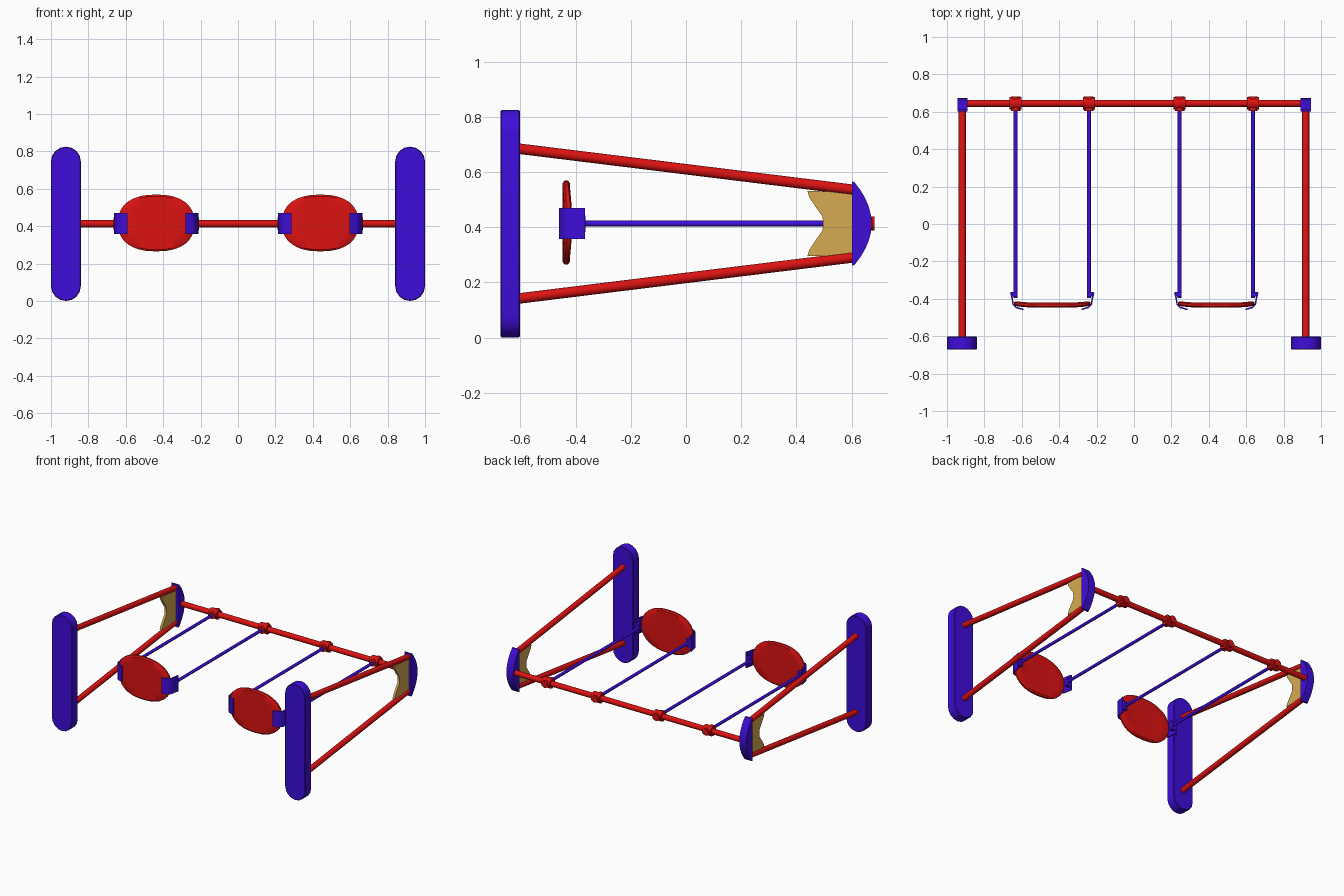
import bpy, bmesh, math
from mathutils import Vector

if "Cube" in bpy.data.objects:
    bpy.data.objects.remove(bpy.data.objects["Cube"])

ZC = 0.413  # mid height of the frame


def material(name, rgb):
    m = bpy.data.materials.new(name)
    m.diffuse_color = (*rgb, 1)
    m.use_nodes = True
    m.node_tree.nodes["Principled BSDF"].inputs["Base Color"].default_value = m.diffuse_color
    return m


RED = material("red", (0.72, 0.006, 0.006))
BLUE = material("blue", (0.05, 0.004, 0.70))
TAN = material("tan", (0.68, 0.40, 0.085))


def finish(name, bm, mat, smooth=True):
    bmesh.ops.recalc_face_normals(bm, faces=bm.faces)
    me = bpy.data.meshes.new(name)
    bm.to_mesh(me)
    bm.free()
    ob = bpy.data.objects.new(name, me)
    bpy.context.collection.objects.link(ob)
    me.materials.append(mat)
    if smooth:
        bpy.ops.object.select_all(action='DESELECT')
        ob.select_set(True)
        bpy.context.view_layer.objects.active = ob
        bpy.ops.object.shade_smooth_by_angle(angle=math.radians(35))
    return ob


def tube(name, a, b, r, mat, sides=16):
    a, b = Vector(a), Vector(b)
    d = b - a
    bm = bmesh.new()
    bmesh.ops.create_cone(bm, cap_ends=True, segments=sides, radius1=r, radius2=r, depth=d.length)
    rot = d.to_track_quat('Z', 'Y').to_matrix().to_4x4()
    bmesh.ops.transform(bm, matrix=rot, verts=bm.verts)
    bmesh.ops.translate(bm, vec=(a + b) / 2, verts=bm.verts)
    return finish(name, bm, mat)


def extrude(name, pts, vec, mat, bevel=0.0):
    """Flat outline pushed along vec."""
    bm = bmesh.new()
    f = bm.faces.new([bm.verts.new(p) for p in pts])
    g = bmesh.ops.extrude_face_region(bm, geom=[f])
    bmesh.ops.translate(bm, vec=vec, verts=[v for v in g['geom'] if isinstance(v, bmesh.types.BMVert)])
    if bevel:
        rim = [e for e in bm.edges if (e.verts[0].co - e.verts[1].co).cross(Vector(vec)).length > 1e-6]
        bmesh.ops.bevel(bm, geom=rim, offset=bevel, segments=1, affect='EDGES')
    return finish(name, bm, mat)


def seat(name, cx):
    """Rounded slab, slightly dished, ends curling up toward the beam."""
    bm = bmesh.new()
    n, rings = 32, (1.0, 0.94, 0.7, 0.35)

    def ring(k, side):
        out = []
        for i in range(n):
            t = 2 * math.pi * i / n
            c, s = math.cos(t), math.sin(t)
            u = k * math.copysign(abs(c) ** 0.85, c)
            w = k * math.copysign(abs(s) ** 0.85, s)
            y = -0.434 + 0.010 * u ** 4 + side * (0.013 if k < 1 else 0.006)
            out.append(bm.verts.new((cx + 0.205 * u, y, ZC + 0.004 + 0.152 * w)))
        return out
    loops = [ring(k, 1) for k in reversed(rings)] + [ring(k, -1) for k in rings]
    for a, b in zip(loops, loops[1:]):
        for i in range(n):
            j = (i + 1) % n
            bm.faces.new((a[i], a[j], b[j], b[i]))
    bm.faces.new(loops[0])
    bm.faces.new(loops[-1])
    return finish(name, bm, RED)


# end frames
for s, side in ((-1, "left"), (1, "right")):
    x = 0.918 * s
    # stadium shaped foot
    foot = []
    for top in (0, 1):
        for i in range(9):
            t = math.pi * (i / 8 + 1 - top)
            foot.append((s * 0.92 + 0.08 * math.cos(t), -0.672, (0.745 if top else 0.08) + 0.08 * math.sin(t)))
    extrude(side + "_foot", foot, (0, 0.07, 0), BLUE, 0.004)
    # legs
    for k, nm in ((-1, "lower"), (1, "upper")):
        tube(f"{side}_{nm}_leg", (x, -0.61, ZC + k * 0.272), (x, 0.61, ZC + k * 0.122), 0.019, RED)
    # curved end cap
    cap = [(x - 0.027, 0.601, ZC - 0.153), (x - 0.027, 0.601, ZC + 0.153)]
    for i in range(11):
        t = 1 - i / 5
        cap.append((x - 0.027, 0.611 + 0.062 * (1 - abs(t) ** 2), ZC + 0.150 * t))
    extrude(side + "_end_cap", cap, (0.054, 0, 0), BLUE)
    # gusset panel between the legs
    edge = [(0.44, 0.118), (0.447, 0.095), (0.47, 0.06), (0.495, 0.025), (0.497, 0)]
    web = [(y, z) for y, z in edge] + [(y, -z) for y, z in edge[-2::-1]] + [(0.605, -0.115), (0.605, 0.115)]
    extrude(side + "_gusset", [(x - 0.008, y, ZC + z) for y, z in web], (0.016, 0, 0), TAN)

# top beam
tube("top_beam", (-0.91, 0.645, ZC), (0.91, 0.645, ZC), 0.019, RED)

# swings
for cx, side in ((-0.437, "left"), (0.440, "right")):
    seat(side + "_seat", cx)
    for k, nm in ((-1, "outer_a"), (1, "outer_b")):
        hx = cx + k * 0.196
        tube(f"{side}_collar_{nm}", (hx - 0.032, 0.645, ZC), (hx + 0.032, 0.645, ZC), 0.034, RED, 12)
        tube(f"{side}_hanger_socket_{nm}", (hx, 0.605, ZC), (hx, 0.683, ZC), 0.025, RED, 12)
        tube(f"{side}_hanger_rod_{nm}", (hx, -0.395, ZC), (hx, 0.62, ZC), 0.0105, BLUE, 12)
        # bent strap holding the seat end
        path = [(0.226, -0.366), (0.218, -0.40), (0.213, -0.43), (0.195, -0.45), (0.155, -0.461),
                (0.155, -0.453), (0.190, -0.443), (0.206, -0.427), (0.210, -0.40), (0.216, -0.366)]
        extrude(f"{side}_strap_{nm}", [(cx + k * px, py, ZC - 0.055) for px, py in path], (0, 0, 0.112), BLUE)
        # small clip joining rod and strap
        clip = [(0.186, -0.388), (0.220, -0.388), (0.220, -0.364), (0.186, -0.364)]
        extrude(f"{side}_clip_{nm}", [(cx + k * px, py, ZC - 0.03) for px, py in clip], (0, 0, 0.06), BLUE)
